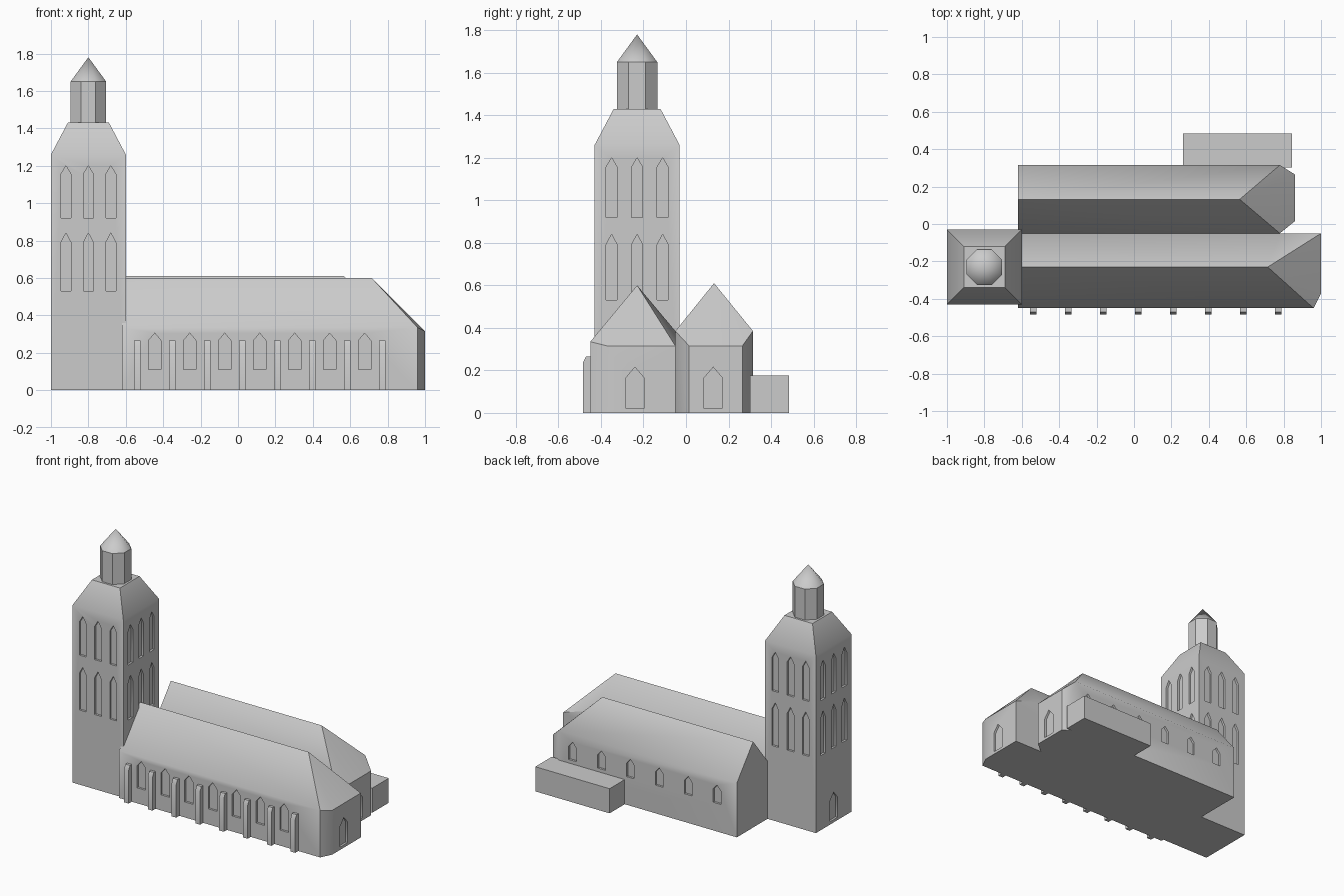
import bpy, bmesh, math
from mathutils import Vector

if "Cube" in bpy.data.objects:
    bpy.data.objects.remove(bpy.data.objects["Cube"])

stone = bpy.data.materials.new("grey stone")
stone.diffuse_color = (0.6, 0.6, 0.6, 1)
stone.use_nodes = True
stone.node_tree.nodes["Principled BSDF"].inputs["Base Color"].default_value = stone.diffuse_color
DEPTH = 0.015


def add_hull(bm, points):
    """Add one convex solid spanned by its corner points."""
    verts = [bm.verts.new(p) for p in points]
    bmesh.ops.convex_hull(bm, input=verts)


def finish(name, bm):
    bmesh.ops.dissolve_limit(bm, angle_limit=0.01, verts=bm.verts, edges=bm.edges)
    bmesh.ops.recalc_face_normals(bm, faces=bm.faces)
    mesh = bpy.data.meshes.new(name)
    bm.to_mesh(mesh)
    bm.free()
    ob = bpy.data.objects.new(name, mesh)
    mesh.materials.append(stone)
    bpy.context.collection.objects.link(ob)
    return ob


def select(ob):
    bpy.ops.object.select_all(action='DESELECT')
    ob.select_set(True)
    bpy.context.view_layer.objects.active = ob


def smooth(ob):
    select(ob)
    bpy.ops.object.shade_smooth_by_angle(angle=math.radians(42))


def solid(name, *hulls):
    bm = bmesh.new()
    for points in hulls:
        add_hull(bm, points)
    return finish(name, bm)


def window(x, y, nx, ny, w, z0, shoulder, top):
    """Corner points of a pointed window prism crossing a wall at (x, y)."""
    h = w / 2
    outline = [(-h, z0), (h, z0), (h, shoulder), (0, top), (-h, shoulder)]
    return [(x + nx * d - ny * s, y + ny * d + nx * s, z)
            for d in (-DEPTH, 0.04) for s, z in outline]


def cut_windows(ob, windows):
    cutter = solid(ob.name + "_window_cutter", *windows)
    cutter.hide_render = True
    mod = ob.modifiers.new("windows", 'BOOLEAN')
    mod.operation = 'DIFFERENCE'
    mod.solver = 'EXACT'
    mod.object = cutter
    select(ob)
    bpy.ops.object.modifier_apply(modifier=mod.name)
    bpy.data.objects.remove(cutter)


def rect(cx, cy, hx, hy, z):
    return [(cx + a * hx, cy + b * hy, z) for a in (-1, 1) for b in (-1, 1)]


def nave(name, eaves, ridge):
    """Walls dropped from the eaves line, with a hipped roof up to the ridge."""
    return solid(name, eaves + [(x, y, 0) for x, y, z in eaves] + ridge)


# Tower with sloping cap
TX, TY = -0.8, -0.23
tower = solid("tower", rect(TX, TY, 0.2, 0.2, 0) + rect(TX, TY, 0.2, 0.2, 1.26)
              + rect(TX, TY, 0.11, 0.11, 1.43))
openings = []
for nx, ny in ((1, 0), (-1, 0), (0, 1), (0, -1)):
    for s in (-0.12, 0, 0.12):
        x, y = TX + 0.2 * nx - ny * s, TY + 0.2 * ny + nx * s
        openings.append(window(x, y, nx, ny, 0.053, 0.92, 1.155, 1.2))
        openings.append(window(x, y, nx, ny, 0.053, 0.53, 0.79, 0.84))
# West door
openings.append(window(TX - 0.2, TY, -1, 0, 0.085, 0.02, 0.165, 0.215))
cut_windows(tower, openings)

# Octagonal lantern and its spire
R = 0.095 / math.cos(math.pi / 8)
ring = [(TX + R * math.cos((i + 0.5) * math.pi / 4),
         TY + R * math.sin((i + 0.5) * math.pi / 4)) for i in range(8)]
lantern = solid("lantern", [(x, y, z) for x, y in ring for z in (1.42, 1.65)])
spire = solid("spire", [(x, y, 1.65) for x, y in ring] + [(TX, TY, 1.78)])

# South nave
south = nave("south_nave",
             [(-0.62, -0.45, 0.335), (0.96, -0.45, 0.335), (1, -0.37, 0.315),
              (1, -0.05, 0.315), (0.78, -0.05, 0.385), (-0.62, -0.05, 0.385)],
             [(-0.61, -0.23, 0.6), (0.715, -0.23, 0.6)])
cut_windows(south, [window(-0.445 + 0.187 * i, -0.45, 0, -1, 0.067, 0.11, 0.265, 0.305)
                    for i in range(7)]
            + [window(1, -0.24, 1, 0, 0.085, 0.02, 0.165, 0.215)])

# North nave
north = nave("north_nave",
             [(-0.62, -0.05, 0.385), (0.78, -0.05, 0.385), (0.86, 0.015, 0.315),
              (0.86, 0.265, 0.315), (0.78, 0.315, 0.385), (-0.62, 0.315, 0.385)],
             [(-0.62, 0.132, 0.61), (0.565, 0.132, 0.61)])
cut_windows(north, [window(-0.464 + 0.227 * i, 0.315, 0, 1, 0.06, 0.2, 0.295, 0.33)
                    for i in range(6)]
            + [window(0.86, 0.128, 1, 0, 0.085, 0.02, 0.165, 0.215)])

# Buttresses along the south wall
profile = [(-0.44, 0), (-0.485, 0), (-0.485, 0.235), (-0.47, 0.265), (-0.44, 0.265)]
buttresses = solid("buttresses", *[
    [(-0.538 + 0.187 * i + s, y, z) for s in (-0.018, 0.018) for y, z in profile]
    for i in range(8)])

# Low annex on the north side
annex = solid("annex", rect(0.553, 0.393, 0.292, 0.092, 0) + rect(0.553, 0.393, 0.292, 0.092, 0.175))

for ob in (tower, lantern, spire, south, north, buttresses, annex):
    smooth(ob)
